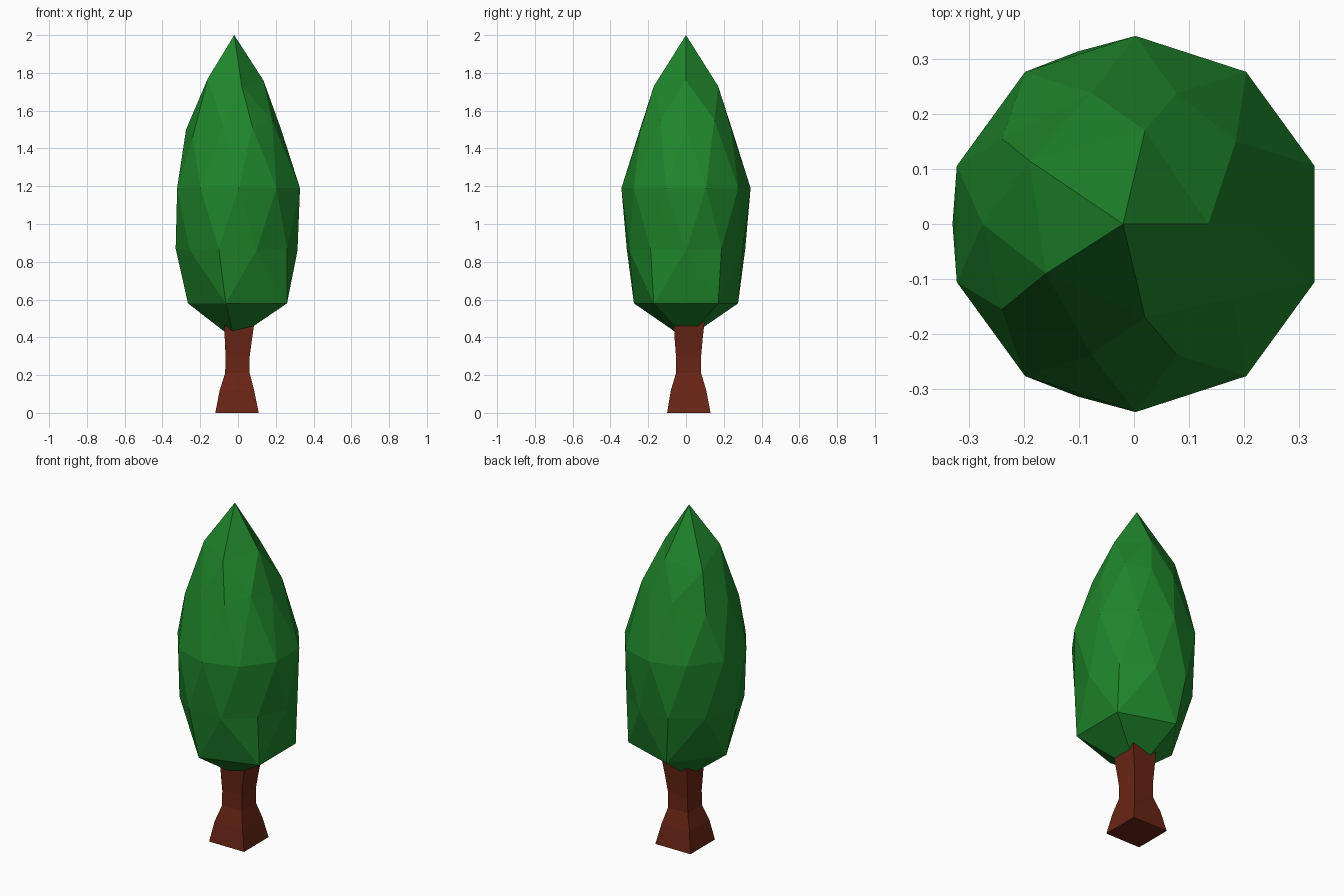
import bpy, bmesh, math


def finish(bm, name, color):
    bmesh.ops.recalc_face_normals(bm, faces=bm.faces[:])
    me = bpy.data.meshes.new(name)
    bm.to_mesh(me)
    bm.free()
    ob = bpy.data.objects.new(name, me)
    bpy.context.collection.objects.link(ob)
    mat = bpy.data.materials.new(name + "_color")
    mat.diffuse_color = (*color, 1)
    me.materials.append(mat)
    return ob


# Foliage: low-poly icosphere whose rings are pulled into a flame shape
# sphere height: (ring radius, centre x, new height)
RINGS = {
    -1.0: (0, -0.02, 0.39), -0.85: (0.29, 0.025, 0.58),
    -0.53: (0.315, 0, 0.86), -0.45: (0.33, 0, 0.87), 0.0: (0.342, 0.003, 1.19),
    0.45: (0.25, 0, 1.51), 0.53: (0.25, 0, 1.52),
    0.85: (0.165, -0.03, 1.75), 1.0: (0, -0.02, 2.0),
}
# hand-pulled points: (sphere height, angle): position
PULLED = {
    (-0.45, 36): (0.26, 0.188, 0.87), (-0.45, -36): (0.26, -0.188, 0.87),
    (0.45, 0): (0.225, 0, 1.51),
    (0.45, 144): (-0.24, 0.155, 1.46), (0.45, -144): (-0.24, -0.155, 1.46),
    (0.53, 180): (-0.275, 0, 1.50),
    (0.53, 36): (0.185, 0.15, 1.55), (0.53, -36): (0.18, -0.135, 1.55),
    (0.85, 0): (0.135, 0, 1.76),
    (0.85, 72): (0.02, 0.17, 1.73), (0.85, -72): (0.02, -0.17, 1.73),
    (0.85, 144): (-0.19, 0.115, 1.69), (0.85, -144): (-0.16, -0.09, 1.77),
}
bm = bmesh.new()
bmesh.ops.create_icosphere(bm, subdivisions=2, radius=1)
for v in bm.verts:
    key = min(RINGS, key=lambda k: abs(k - v.co.z))
    r, cx, z = RINGS[key]
    a = math.atan2(v.co.y, v.co.x)
    deg = round(math.degrees(a))
    deg = 180 if deg == -180 else deg
    v.co = PULLED.get((key, deg), (cx + r * math.cos(a), r * math.sin(a), z))
finish(bm, "foliage", (0.0137, 0.235, 0.024))

# Trunk: square section lofted through a flared profile
# (height, x min, x max, y min, y max)
PROFILE = [
    (0, -0.12, 0.11, -0.10, 0.13), (0.12, -0.097, 0.085, -0.08, 0.107),
    (0.21, -0.068, 0.062, -0.053, 0.08), (0.30, -0.066, 0.062, -0.053, 0.08),
    (0.39, -0.07, 0.074, -0.06, 0.088), (0.50, -0.074, 0.09, -0.066, 0.1),
]
bm = bmesh.new()
loops = [[bm.verts.new(p) for p in ((x0, y0, z), (x1, y0, z), (x1, y1, z), (x0, y1, z))]
         for z, x0, x1, y0, y1 in PROFILE]
for a, b in zip(loops, loops[1:]):
    for i in range(4):
        j = (i + 1) % 4
        bm.faces.new((a[i], a[j], b[j], b[i]))
bm.faces.new(loops[0][::-1])
bm.faces.new(loops[-1])
finish(bm, "trunk", (0.141, 0.0185, 0.007))
